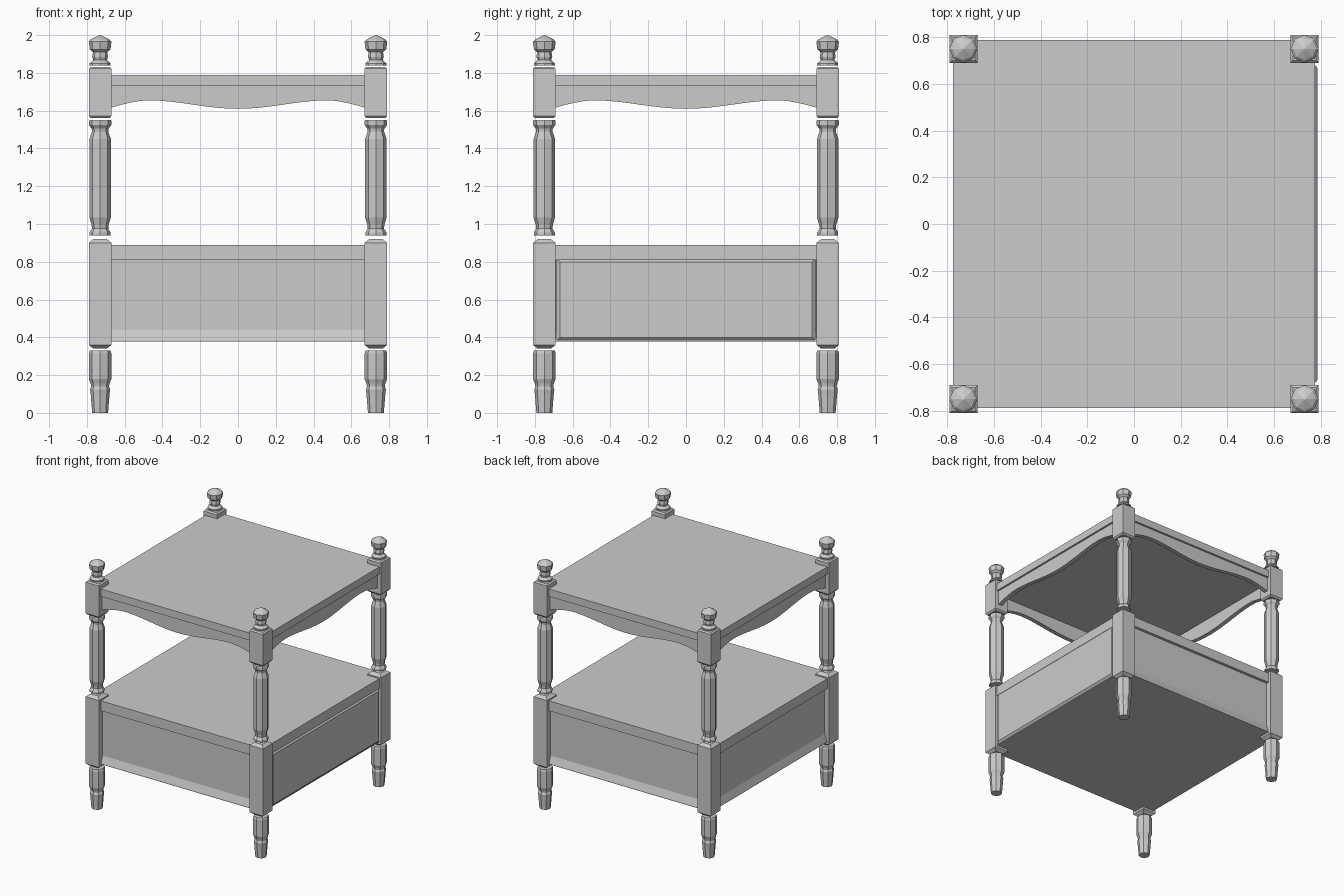
import bpy, bmesh, math

if "Cube" in bpy.data.objects:
    bpy.data.objects.remove(bpy.data.objects["Cube"])

PX, PY = 0.73, 0.75          # post centres


def finish(name, bm):
    bmesh.ops.recalc_face_normals(bm, faces=bm.faces)
    me = bpy.data.meshes.new(name)
    bm.to_mesh(me)
    bm.free()
    ob = bpy.data.objects.new(name, me)
    bpy.context.collection.objects.link(ob)
    return ob


def skin(name, rings):
    """Closed skin over a stack of point rings."""
    bm = bmesh.new()
    rows = [[bm.verts.new(p) for p in ring] for ring in rings]
    n = len(rows[0])
    for a, b in zip(rows, rows[1:]):
        for i in range(n):
            j = (i + 1) % n
            bm.faces.new((a[i], a[j], b[j], b[i]))
    bm.faces.new(rows[0])
    bm.faces.new(rows[-1])
    return finish(name, bm)


def turned(name, cx, cy, profile, sides=8):
    """Faceted turning from (radius, z) pairs."""
    ang = [2 * math.pi * i / sides for i in range(sides)]
    return skin(name, [[(cx + r * math.cos(a), cy + r * math.sin(a), z) for a in ang]
                       for r, z in profile])


def rect_stack(name, levels, cx=0, cy=0):
    """Rectangular sections (half x, half y, z), for boards and chamfered blocks."""
    return skin(name, [[(cx - x, cy - y, z), (cx + x, cy - y, z),
                        (cx + x, cy + y, z), (cx - x, cy + y, z)] for x, y, z in levels])


def block(name, cx, cy, levels):
    return rect_stack(name, [(h, h, z) for h, z in levels], cx, cy)


# Corner posts: foot, square blocks, spindle and finial
foot = [(.042, 0), (.05, .10), (.053, .125), (.047, .14), (.05, .155),
        (.06, .18), (.06, .315), (.055, .33)]
spindle = [(.056, .94), (.056, .955), (.043, .975), (.045, .995), (.057, 1.035),
           (.057, 1.45), (.043, 1.49), (.045, 1.505), (.06, 1.525), (.06, 1.545), (.057, 1.55)]
finial = [(.056, 1.84), (.056, 1.85), (.036, 1.868), (.042, 1.885), (.038, 1.91),
          (.055, 1.925), (.06, 1.965), (.048, 1.978), (.004, 2.0)]
lower = [(.035, .34), (.06, .36), (.06, .90), (.035, .92)]
upper = [(.05, 1.56), (.06, 1.572), (.06, 1.822), (.05, 1.832)]
for sx, sname in ((-1, "left"), (1, "right")):
    for sy, fname in ((-1, "front"), (1, "back")):
        x, y, tag = sx * PX, sy * PY, f"{fname}_{sname}"
        turned("foot_" + tag, x, y, foot)
        block("lower_block_" + tag, x, y, lower)
        turned("spindle_" + tag, x, y, spindle)
        block("upper_block_" + tag, x, y, upper)
        turned("finial_" + tag, x, y, finial)

# Table top and shelf boards
rect_stack("table_top", [(.775, .788, 1.73), (.775, .788, 1.79)])
rect_stack("shelf_board", [(.775, .788, .81), (.775, .788, .89)])

# Drawer case with a sloping moulding at its foot
rect_stack("drawer_case", [(.772, .785, .378), (.772, .785, .385),
                           (.752, .765, .44), (.752, .765, .81)])


# Scalloped aprons under the top
def scallop(t):
    t = abs(t)
    if t < .7:
        return 1.61 + .0225 * (1 - math.cos(math.pi * t / .7))
    return 1.655 - .045 * ((t - .7) / .3) ** 1.5


def apron(name, half, outer, along_x, side, thick=.035, n=24):
    ts = [-1 + 2 * i / n for i in range(n + 1)]
    outline = [(t * half, scallop(t)) for t in ts] + [(half, 1.732), (-half, 1.732)]
    rings = []
    for d in (outer, outer - thick):
        rings.append([(u, side * d, z) if along_x else (side * d, u, z) for u, z in outline])
    return skin(name, rings)


apron("apron_front", .69, .772, True, -1)
apron("apron_back", .69, .772, True, 1)
apron("apron_left", .71, .76, False, -1)
apron("apron_right", .71, .76, False, 1)

# Drawer front with a bevelled border, on the right side
skin("drawer_front", [[(x, -h, z0), (x, h, z0), (x, h, z1), (x, -h, z1)]
                      for x, h, z0, z1 in ((.74, .688, .38, .82), (.768, .688, .38, .82),
                                           (.785, .668, .40, .80))])
